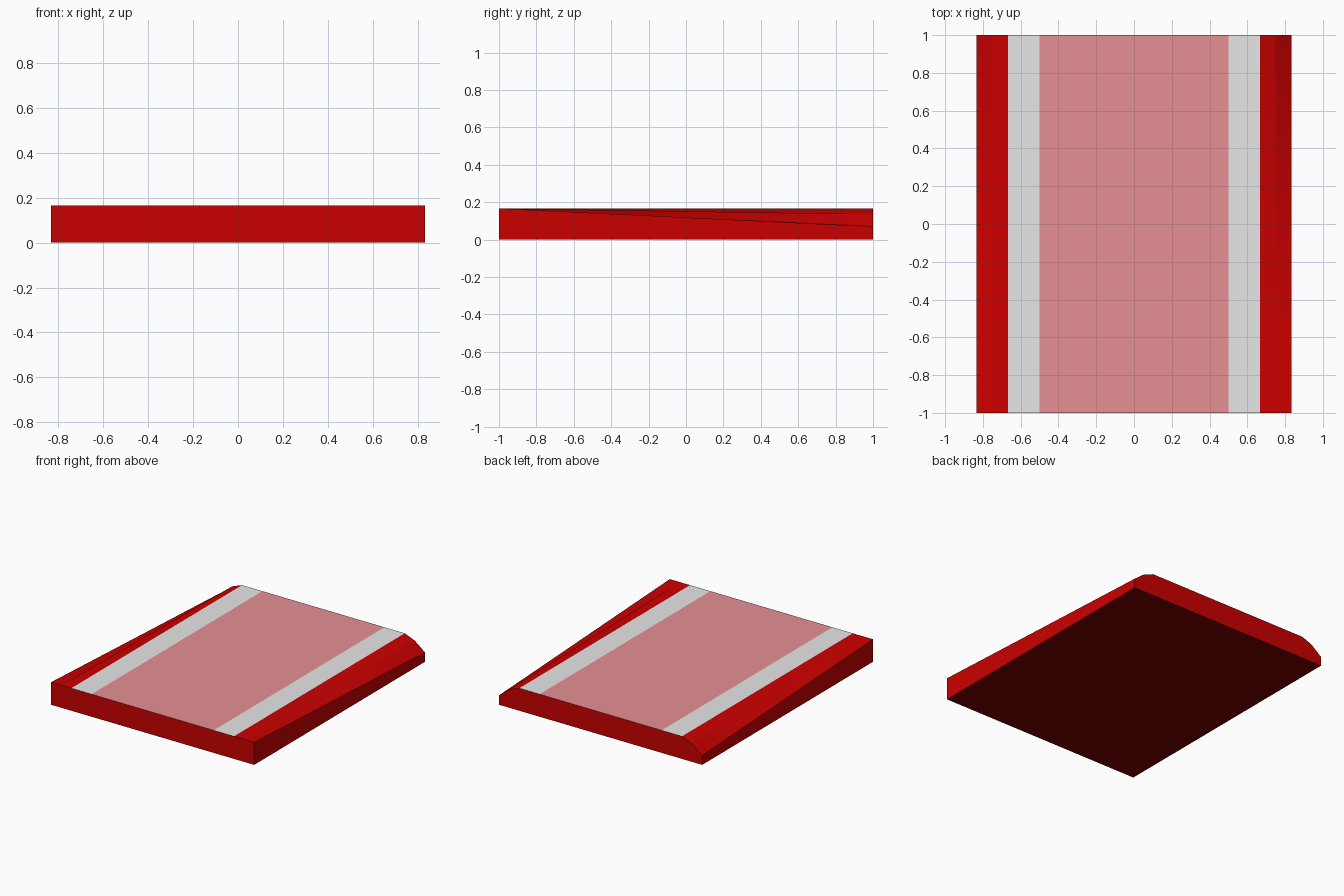
import bpy, bmesh

if "Cube" in bpy.data.objects:
    bpy.data.objects.remove(bpy.data.objects["Cube"])

# colours (linear)
def material(name, rgb):
    m = bpy.data.materials.new(name)
    m.diffuse_color = (*rgb, 1)
    m.use_nodes = True
    m.node_tree.nodes["Principled BSDF"].inputs["Base Color"].default_value = m.diffuse_color
    return m

mats = [material("red", (0.6, 0.0, 0.0)),
        material("light_grey", (0.8, 0.8, 0.8)),
        material("pink", (0.8, 0.277, 0.295)),
        material("dark_red", (0.185, 0.0, 0.0))]

H = 0.167
# right half of the top edge: x, height at front, height at back
half = [(0.5, H, H), (0.667, H, H), (0.748, H, 0.136), (0.833, H, 0.07)]
top = [(-x, f, b) for x, f, b in reversed(half)] + half

bm = bmesh.new()

# front outline is square, back outline has lowered shoulders
def outline(y, k):
    pts = [(p[0], y, p[k]) for p in top]
    pts += [(0.833, y, 0), (-0.833, y, 0)]
    return [bm.verts.new(p) for p in pts]

front, back = outline(-1, 1), outline(1, 2)
bm.faces.new(front)
bm.faces.new(back[::-1])

# long strips joining the two outlines
diagonals = []
n = len(front)
for i in range(n):
    j = (i + 1) % n
    x = (front[i].co.x + front[j].co.x) / 2
    z = (back[i].co.z + back[j].co.z) / 2
    if 0.667 < abs(x) < 0.83:                 # twisted shoulder: split from inner front to outer back
        a, b = (i, j) if abs(front[i].co.x) < abs(front[j].co.x) else (j, i)
        for tri in ((front[a], front[b], back[b]), (front[a], back[b], back[a])):
            bm.faces.new(tri).smooth = True
        diagonals.append((front[a], back[b]))
        continue
    f = bm.faces.new((front[i], back[i], back[j], front[j]))
    if z > H - 0.001:                         # flat deck: pink centre, grey bands
        f.material_index = 2 if abs(x) < 0.5 else 1
    elif z < 0.001:                           # underside
        f.material_index = 3

bmesh.ops.recalc_face_normals(bm, faces=bm.faces[:])

# only the shoulder diagonals shade smoothly
for e in bm.edges:
    e.smooth = False
for pair in diagonals:
    bm.edges.get(pair).smooth = True

mesh = bpy.data.meshes.new("slab")
bm.to_mesh(mesh)
bm.free()
for m in mats:
    mesh.materials.append(m)
slab = bpy.data.objects.new("slab", mesh)
bpy.context.collection.objects.link(slab)
